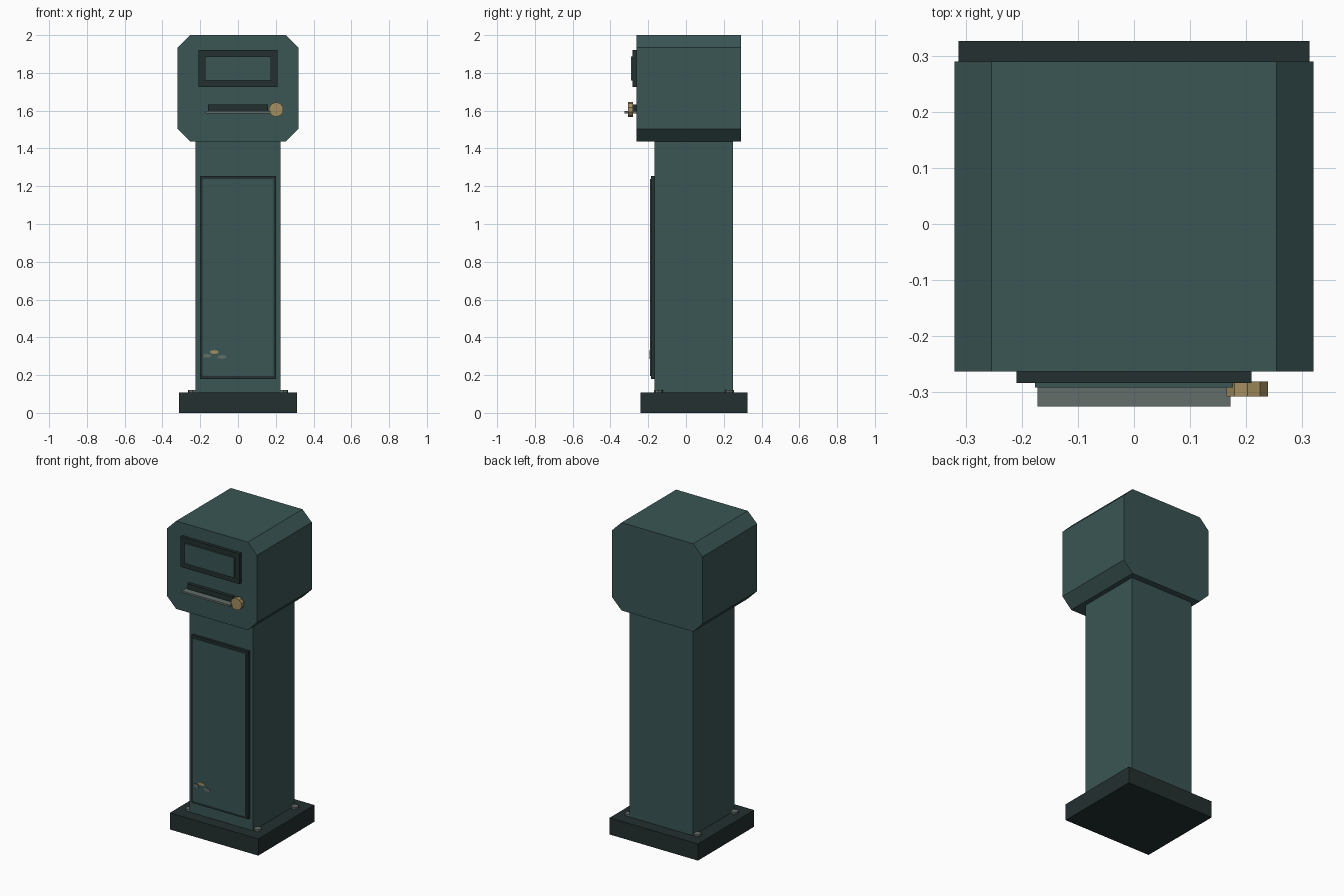
import bpy, bmesh, math
from mathutils import Matrix

if "Cube" in bpy.data.objects:
    bpy.data.objects.remove(bpy.data.objects["Cube"])


def material(name, rgb):
    m = bpy.data.materials.new(name)
    m.diffuse_color = (*rgb, 1)
    m.use_nodes = True
    m.node_tree.nodes["Principled BSDF"].inputs["Base Color"].default_value = m.diffuse_color
    return m


TEAL = material("dark teal paint", (0.042, 0.092, 0.089))
DARK = material("blackish green trim", (0.017, 0.029, 0.029))
STEEL = material("dull steel", (0.125, 0.155, 0.147))
BRASS = material("old brass", (0.37, 0.275, 0.115))


def finish(name, bm, mat):
    bmesh.ops.recalc_face_normals(bm, faces=bm.faces)
    me = bpy.data.meshes.new(name)
    bm.to_mesh(me)
    bm.free()
    me.materials.append(mat)
    ob = bpy.data.objects.new(name, me)
    bpy.context.collection.objects.link(ob)
    return ob


def box(name, x, y, z, mat):
    """Box from (min, max) ranges."""
    bm = bmesh.new()
    bmesh.ops.create_cube(bm, size=1)
    for v in bm.verts:
        v.co = [r[0] if c < 0 else r[1] for c, r in zip(v.co, (x, y, z))]
    return finish(name, bm, mat)


def disc(name, centre, radius, depth, sides, mat, facing_front=False, squash=1):
    bm = bmesh.new()
    bmesh.ops.create_cone(bm, cap_ends=True, segments=sides, radius1=radius,
                          radius2=radius, depth=depth)
    bmesh.ops.scale(bm, vec=(1, squash, 1), verts=bm.verts)
    if facing_front:
        bmesh.ops.rotate(bm, matrix=Matrix.Rotation(math.pi / 2, 3, 'X'), verts=bm.verts)
    bmesh.ops.translate(bm, vec=centre, verts=bm.verts)
    return finish(name, bm, mat)


# base and column
box("base_plinth", (-0.313, 0.313), (-0.242, 0.326), (0, 0.107), DARK)
box("column", (-0.225, 0.225), (-0.168, 0.25), (0.107, 1.45), TEAL)

# head: chamfered octagonal profile extruded front to back
bm = bmesh.new()
w, c, lo, hi = 0.32, 0.066, 1.437, 2.0
half = [(w - c, lo), (w, lo + c), (w, hi - c), (w - c, hi)]
outline = half + [(-x, z) for x, z in reversed(half)]
face = bm.faces.new([bm.verts.new((x, -0.263, z)) for x, z in outline])
ext = bmesh.ops.extrude_face_region(bm, geom=[face])
bmesh.ops.translate(bm, vec=(0, 0.553, 0),
                    verts=[g for g in ext["geom"] if isinstance(g, bmesh.types.BMVert)])
finish("head", bm, TEAL)

# display window
box("display_frame", (-0.209, 0.209), (-0.283, -0.262), (1.726, 1.92), DARK)
box("display_screen", (-0.176, 0.176), (-0.291, -0.282), (1.76, 1.888), TEAL)

# slot, ledge and knob
box("ticket_slot", (-0.16, 0.16), (-0.285, -0.262), (1.598, 1.632), DARK)
box("slot_ledge", (-0.172, 0.172), (-0.325, -0.262), (1.586, 1.598), STEEL)
disc("knob", (0.202, -0.294, 1.606), 0.039, 0.027, 10, BRASS, True)

# service door on the column
box("door_frame", (-0.201, 0.201), (-0.184, -0.167), (0.18, 1.255), DARK)
box("door_panel", (-0.187, 0.187), (-0.19, -0.183), (0.196, 1.239), TEAL)

# small worn chips on the door
for i, (x, z, mat) in enumerate([(-0.165, 0.302, STEEL), (-0.125, 0.322, BRASS),
                                 (-0.085, 0.296, STEEL)]):
    disc(f"door_chip_{i + 1}", (x, -0.191, z), 0.024, 0.005, 8, mat, True, 0.42)

# anchor bolts
for sx in (-1, 1):
    for label, y in (("front", -0.146), ("back", 0.23)):
        side = "left" if sx < 0 else "right"
        disc(f"bolt_{label}_{side}", (sx * 0.242, y, 0.112), 0.023, 0.016, 8, STEEL)
